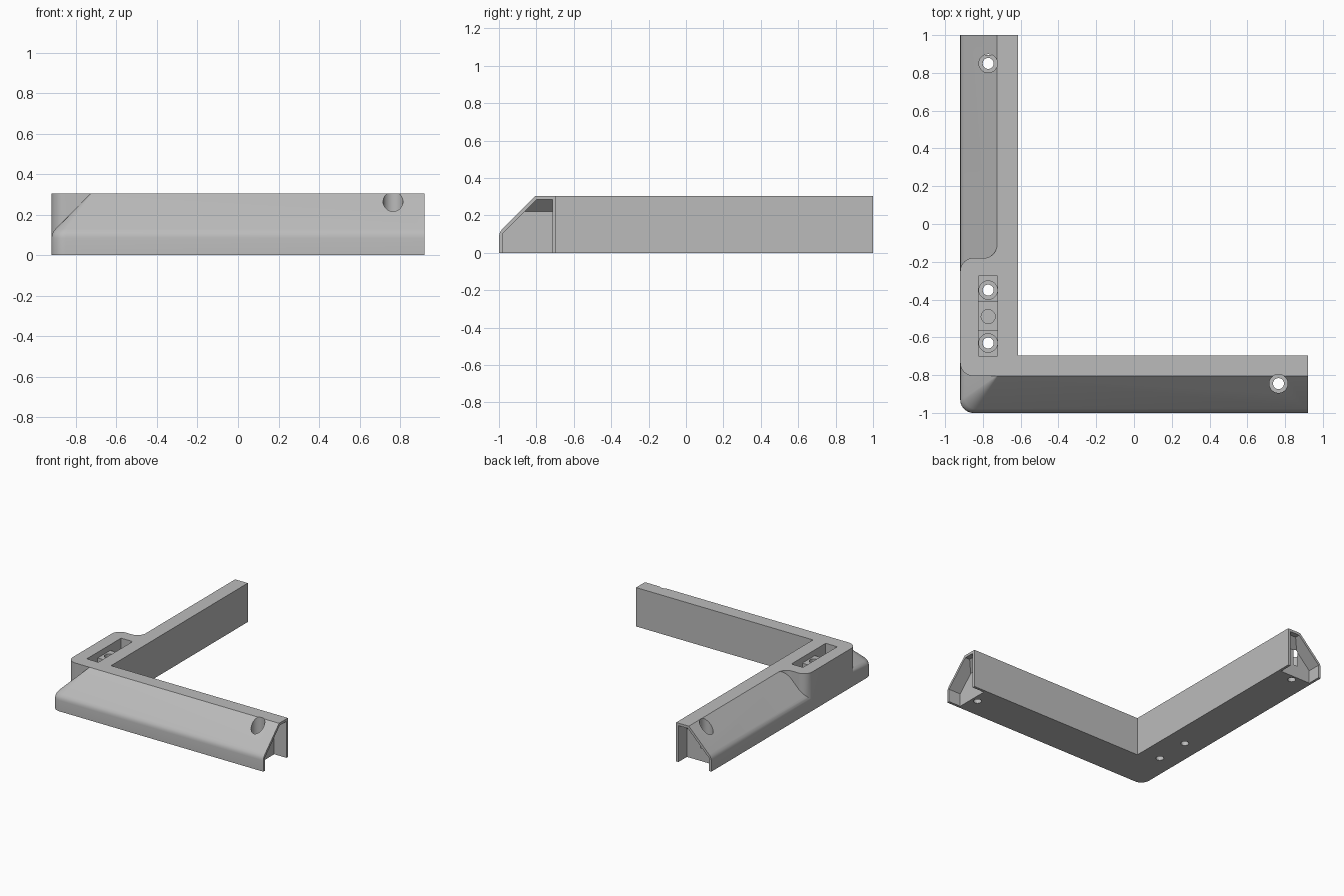
import bpy, bmesh, math
from mathutils import Vector

if "Cube" in bpy.data.objects:
    bpy.data.objects.remove(bpy.data.objects["Cube"], do_unlink=True)

LEFT, RIGHT, FRONT, BACK = -0.92, 0.92, -1.0, 1.0
WIDTH, HEIGHT, SLOPE, RADIUS = 0.305, 0.305, 0.195, 0.07

grey = bpy.data.materials.new("light grey plastic")
grey.use_nodes = True
COLOUR = (0.5, 0.5, 0.5, 1)
grey.diffuse_color = COLOUR
grey.node_tree.nodes["Principled BSDF"].inputs["Base Color"].default_value = COLOUR


def arc(cx, cy, r, start, end, steps=10):
    angles = [math.radians(start + (end - start) * i / steps) for i in range(steps + 1)]
    return [(cx + r * math.cos(a), cy + r * math.sin(a)) for a in angles]


def make_object(name, bm):
    bmesh.ops.recalc_face_normals(bm, faces=bm.faces)
    mesh = bpy.data.meshes.new(name)
    bm.to_mesh(mesh)
    bm.free()
    mesh.materials.append(grey)
    obj = bpy.data.objects.new(name, mesh)
    bpy.context.collection.objects.link(obj)
    return obj


def loft_mesh(loops):
    """Skin equal-length 3D loops and cap both ends."""
    bm = bmesh.new()
    rings = [[bm.verts.new(p) for p in loop] for loop in loops]
    n = len(rings[0])
    for a, b in zip(rings, rings[1:]):
        for i in range(n):
            j = (i + 1) % n
            bm.faces.new((a[i], a[j], b[j], b[i]))
    bm.faces.new(rings[0])
    bm.faces.new(rings[-1])
    return bm


def prism(name, outline, z0, z1):
    return make_object(name, loft_mesh([[(x, y, z) for x, y in outline] for z in (z0, z1)]))


def box(name, x0, x1, y0, y1, z0, z1):
    return prism(name, [(x0, y0), (x1, y0), (x1, y1), (x0, y1)], z0, z1)


def cylinder(name, x, y, r, z0, z1):
    return prism(name, arc(x, y, r, 0, 350, 35), z0, z1)


def combine(target, other, operation):
    mod = target.modifiers.new(operation, "BOOLEAN")
    mod.operation, mod.object, mod.solver = operation, other, "EXACT"
    bpy.context.view_layer.objects.active = target
    bpy.ops.object.modifier_apply(modifier=mod.name)
    bpy.data.objects.remove(other, do_unlink=True)


# L-shaped body: outer sides lean inward above a softened edge
def body_loop(inset, z):
    r = max(RADIUS * (1 - inset / SLOPE), 0.003)
    x, y = LEFT + inset, FRONT + inset
    outline = [(RIGHT, y), (RIGHT, FRONT + WIDTH), (LEFT + WIDTH, FRONT + WIDTH),
               (LEFT + WIDTH, BACK), (x, BACK)] + arc(x + r, y + r, r, 180, 270)
    return [(px, py, z) for px, py in outline]


levels = [(0, 0), (0, 0.085), (0.002, 0.1), (0.008, 0.115), (0.02, 0.13), (SLOPE, HEIGHT)]
body = make_object("corner_bracket", loft_mesh([body_loop(t, z) for t, z in levels]))

# Full-height mounting block at the corner
top_y = FRONT + SLOPE
block = [(-0.7, top_y), (-0.7, -0.11)] + arc(-0.795, -0.11, 0.07, 0, -90)
block += arc(LEFT + RADIUS, -0.25, RADIUS, 90, 180)
block += arc(LEFT + RADIUS, top_y + RADIUS, RADIUS, 180, 270)
combine(body, prism("mounting_block", block, 0.02, HEIGHT), "UNION")

# Hollow leg ends with a chamfered roof, open underneath
section = [(0.02, -0.05), (0.02, 0.102), (0.203, 0.285), (0.285, 0.285), (0.285, -0.05)]
for along_x in (True, False):
    bm = loft_mesh([[(s, u, z) for s, z in section] for u in (-0.05, 0.105)])
    bmesh.ops.bisect_plane(bm, geom=bm.verts[:] + bm.edges[:] + bm.faces[:],
                           plane_co=(0, 0.105, 0.22), plane_no=(0, 1, 1), clear_outer=True)
    bmesh.ops.holes_fill(bm, edges=[e for e in bm.edges if e.is_boundary])
    for v in bm.verts:
        s, u, z = v.co
        v.co = Vector((RIGHT - u, FRONT + s, z) if along_x else (LEFT + s, BACK - u, z))
    combine(body, make_object("end_hollow", bm), "DIFFERENCE")

# Top pocket with deeper ends around a raised centre
PX = -0.772
combine(body, box("pocket", PX - 0.05, PX + 0.05, -0.70, -0.275, 0.26, 0.4), "DIFFERENCE")
for y0, y1 in ((-0.70, -0.565), (-0.41, -0.275)):
    combine(body, box("pocket_end", PX - 0.05, PX + 0.05, y0, y1, 0.16, 0.4), "DIFFERENCE")
combine(body, cylinder("centre_recess", PX, -0.49, 0.037, 0.18, 0.4), "DIFFERENCE")

# Counterbored screw holes
for x, y in ((PX, -0.35), (PX, -0.63), (PX, 0.85), (0.765, -0.845)):
    combine(body, cylinder("counterbore", x, y, 0.049, 0.1, 0.4), "DIFFERENCE")
    combine(body, cylinder("screw_hole", x, y, 0.029, -0.1, 0.2), "DIFFERENCE")

bpy.ops.object.select_all(action="DESELECT")
body.select_set(True)
bpy.context.view_layer.objects.active = body
bpy.ops.object.shade_smooth_by_angle(angle=math.radians(30))
